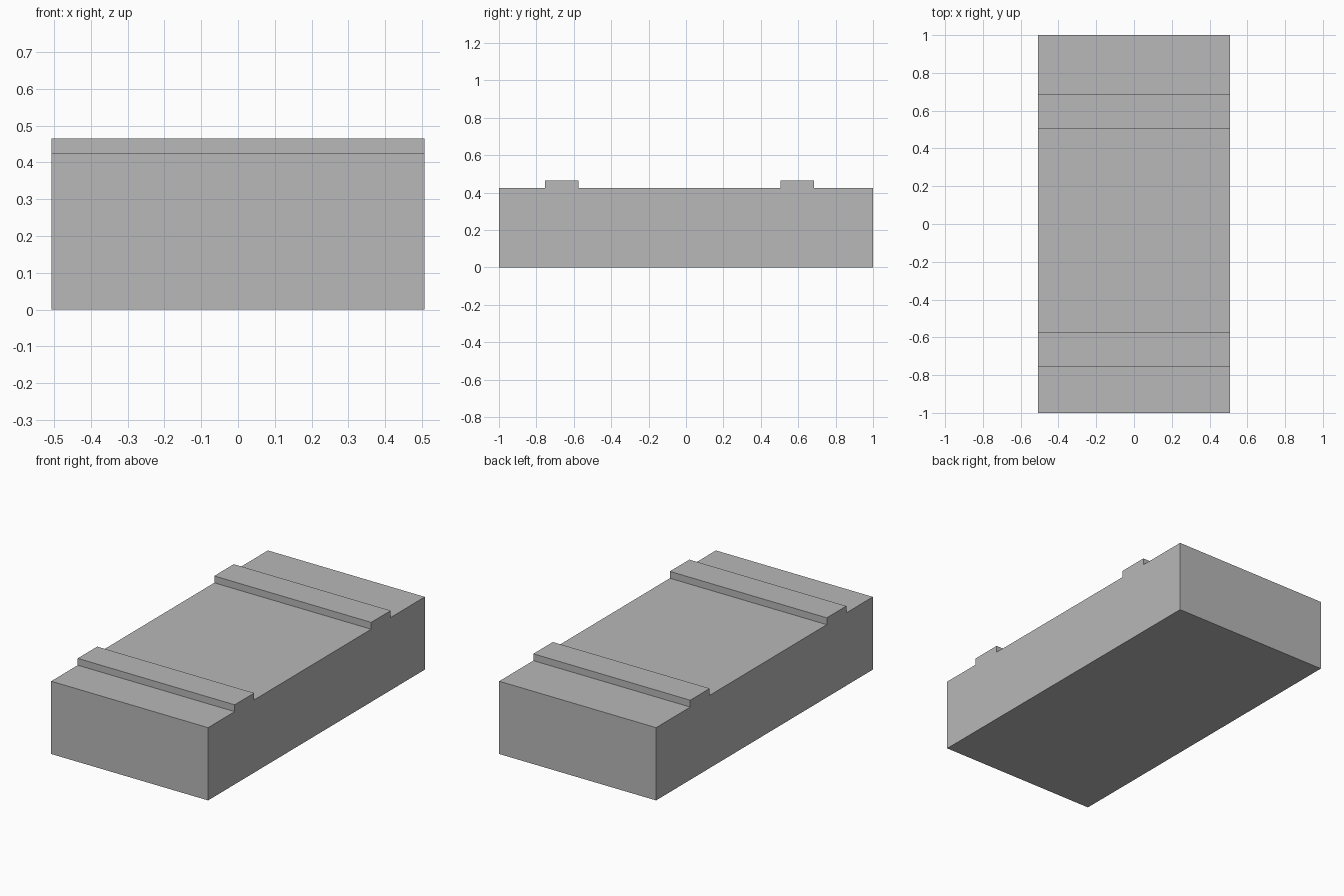
import bpy
import bmesh

cube = bpy.data.objects.get("Cube")
if cube:
    bpy.data.objects.remove(cube, do_unlink=True)

# Plain grey material
grey = bpy.data.materials.new("grey")
grey.use_nodes = True
color = (0.48, 0.48, 0.48, 1)
grey.diffuse_color = color
grey.node_tree.nodes["Principled BSDF"].inputs["Base Color"].default_value = color

HALF_WIDTH = 0.507
DECK, RIDGE = 0.425, 0.465
RIDGES = [(-0.755, -0.575), (0.505, 0.685)]

# Side profile: a slab with two raised ridges across the top
profile = [(1, 0), (-1, 0), (-1, DECK)]
for start, end in RIDGES:
    profile += [(start, DECK), (start, RIDGE), (end, RIDGE), (end, DECK)]
profile.append((1, DECK))

# Extrude the profile across the full width
bm = bmesh.new()
side = bm.faces.new([bm.verts.new((-HALF_WIDTH, y, z)) for y, z in profile])
extruded = bmesh.ops.extrude_face_region(bm, geom=[side], use_keep_orig=True)
far_verts = [g for g in extruded["geom"] if isinstance(g, bmesh.types.BMVert)]
bmesh.ops.translate(bm, verts=far_verts, vec=(2 * HALF_WIDTH, 0, 0))
bmesh.ops.recalc_face_normals(bm, faces=bm.faces)

mesh = bpy.data.meshes.new("ridged_block")
bm.to_mesh(mesh)
bm.free()
mesh.materials.append(grey)
block = bpy.data.objects.new("ridged_block", mesh)
bpy.context.collection.objects.link(block)
